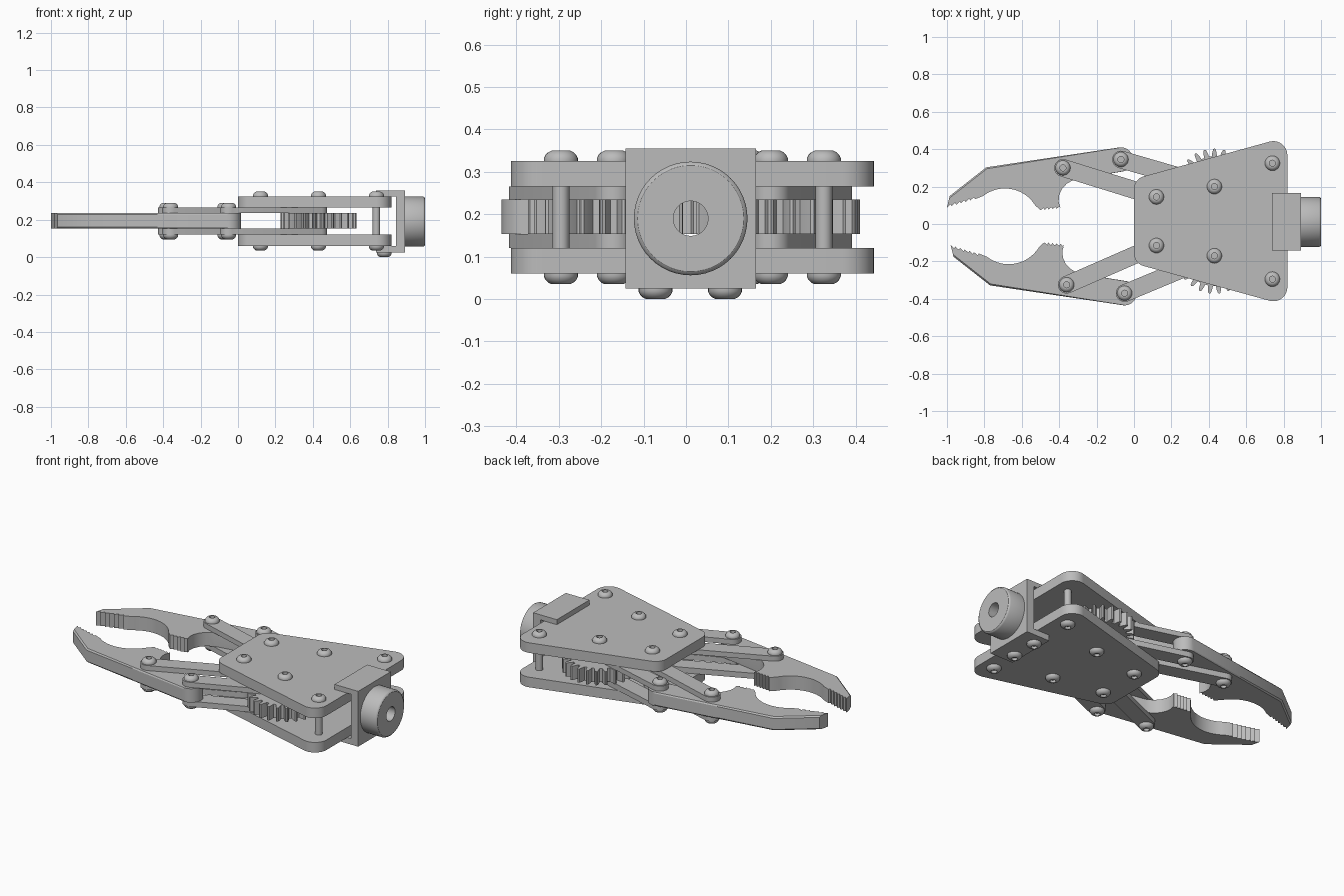
import bpy, bmesh
from math import radians, cos, sin, atan2, degrees, pi
from mathutils import Matrix, Vector

if "Cube" in bpy.data.objects:
    bpy.data.objects.remove(bpy.data.objects["Cube"], do_unlink=True)

grey = bpy.data.materials.new("plain grey")
grey.use_nodes = True
grey.diffuse_color = (0.5, 0.5, 0.5, 1)
grey.node_tree.nodes["Principled BSDF"].inputs["Base Color"].default_value = (0.5, 0.5, 0.5, 1)

MID = 0.015                      # y of the symmetry line
PLATE_LOW, PLATE_HIGH = (0.06, 0.12), (0.265, 0.325)
LINK_LOW, LINK_HIGH = (0.12, 0.153), (0.235, 0.265)
CORE = (0.153, 0.235)
parts = []


def finish(name, bm):
    bmesh.ops.recalc_face_normals(bm, faces=bm.faces)
    mesh = bpy.data.meshes.new(name)
    bm.to_mesh(mesh)
    bm.free()
    mesh.materials.append(grey)
    obj = bpy.data.objects.new(name, mesh)
    bpy.context.collection.objects.link(obj)
    parts.append(obj)
    return obj


def arc(cx, cy, r, a0, a1, n=10):
    angles = [radians(a0 + (a1 - a0) * i / n) for i in range(n + 1)]
    return [(cx + r * cos(a), cy + r * sin(a)) for a in angles]


def prism(name, outline, z, chamfer=0):
    """Extrude a flat outline between two heights."""
    bm = bmesh.new()
    base = bm.faces.new([bm.verts.new((x, y, z[0])) for x, y in outline])
    top = bmesh.ops.extrude_face_region(bm, geom=[base])["geom"]
    bmesh.ops.translate(bm, vec=(0, 0, z[1] - z[0]),
                        verts=[v for v in top if isinstance(v, bmesh.types.BMVert)])
    if chamfer:
        rims = [e for e in bm.edges if e.calc_length() > 0.12
                and abs(e.verts[0].co.z - e.verts[1].co.z) < 1e-4]
        bmesh.ops.bevel(bm, geom=rims, offset=chamfer, segments=1, affect='EDGES')
    return finish(name, bm)


def lathe(name, profile, loc, direction=(0, 0, 1), steps=32):
    """Spin a (radius, height) profile and aim it along a direction."""
    bm = bmesh.new()
    verts = [bm.verts.new((r, 0, h)) for r, h in profile]
    edges = [bm.edges.new(pair) for pair in zip(verts, verts[1:])]
    bmesh.ops.spin(bm, geom=verts + edges, axis=(0, 0, 1), cent=(0, 0, 0),
                   angle=2 * pi, steps=steps)
    bmesh.ops.remove_doubles(bm, verts=bm.verts, dist=1e-5)
    turn = Vector((0, 0, 1)).rotation_difference(Vector(direction)).to_matrix().to_4x4()
    bm.transform(Matrix.Translation(loc) @ turn)
    return finish(name, bm)


def bolt(name, x, y, z, up):
    """Domed screw head with a socket."""
    dome = [(0, 0), (0.04, 0), (0.04, 0.007), (0.036, 0.015), (0.03, 0.021),
            (0.022, 0.025), (0.016, 0.025), (0.016, 0.01), (0, 0.01)]
    lathe(name, dome, (x, y, z), (0, 0, up), 24)


def pin(name, x, y, z, r=0.02):
    lathe(name, [(0, z[0]), (r, z[0]), (r, z[1]), (0, z[1])], (x, y, 0), steps=20)


def bolt_pair(name, x, y, low, high):
    bolt(name + "_top_bolt", x, y, high, 1)
    bolt(name + "_bottom_bolt", x, y, low, -1)


def link(name, a, b, r=0.047):
    """Pair of rounded bars joining two pivots, above and below the jaw."""
    d = degrees(atan2(b[1] - a[1], b[0] - a[0]))
    outline = arc(*a, r, d + 90, d + 270) + arc(*b, r, d - 90, d + 90)
    prism(name + "_lower", outline, LINK_LOW)
    prism(name + "_upper", outline, LINK_HIGH)


def serrate(a, b, teeth, depth):
    """Zigzag from a to b, notched toward +y."""
    a, b = Vector(a), Vector(b)
    points = []
    for i in range(teeth):
        p, q = a.lerp(b, i / teeth), a.lerp(b, (i + 0.75) / teeth)
        points += [(p.x, p.y), (q.x, q.y + depth)]
    return points + [(b.x, b.y)]


def gear_outline(cx, cy, phase, teeth=24):
    step = 360 / teeth
    shape = [(-0.32, 0.162), (-0.24, 0.182), (-0.13, 0.2), (0, 0.204),
             (0.13, 0.2), (0.24, 0.182), (0.32, 0.162)]
    return [(cx + r * cos(radians(phase + (i + t) * step)),
             cy + r * sin(radians(phase + (i + t) * step)))
            for i in range(teeth) for t, r in shape]


# Body plates
body = (arc(0.745, MID + 0.353, 0.075, 0, 105) + arc(0.07, MID + 0.172, 0.07, 105, 180)
        + arc(0.07, MID - 0.172, 0.07, 180, 255) + arc(0.745, MID - 0.353, 0.075, 255, 360))
prism("bottom_plate", body, PLATE_LOW)
prism("top_plate", body, PLATE_HIGH)

# Jaw outline: back edge, pivot end, inner throat and gripping teeth
jaw = [(-0.985, 0.15), (-0.79, 0.303)][::-1]
jaw = jaw + serrate((-1.0, 0.088), (-0.85, 0.133), 6, 0.012)
jaw += arc(-0.69, 0.0, 0.19, 128, 32, 16)
jaw += serrate((-0.5, 0.073), (-0.393, 0.083), 5, 0.012)
jaw += [(-0.403, 0.12), (-0.4, 0.155), (-0.385, 0.188), (-0.36, 0.215), (-0.32, 0.238)]
jaw += arc(-0.07, 0.345, 0.065, -80, 98, 16)

# Left and right arms: the right one is mirrored and opened slightly further
for side, sign, place in (("left", 1, lambda x, y: (x, y)),
                          ("right", -1, lambda x, y: (x + 0.02, -0.025 - y))):
    prism(side + "_jaw", [place(*p) for p in jaw], CORE, 0.008)
    rear, front = place(-0.07, 0.345), place(-0.38, 0.30)
    hub, anchor = (0.43, MID + sign * 0.185), (0.12, MID + sign * 0.13)
    corner = (0.74, MID + sign * 0.31)
    link(side + "_drive_link", rear, hub)
    link(side + "_guide_link", front, anchor)
    prism(side + "_gear", gear_outline(*hub, -90 if sign > 0 else 97.5), CORE)
    for name, p in (("rear_pivot", rear), ("front_pivot", front)):
        bolt_pair(side + "_" + name, *p, LINK_LOW[0], LINK_HIGH[1])
    for name, p in (("gear", hub), ("anchor", anchor), ("corner", corner)):
        bolt_pair(side + "_" + name, *p, PLATE_LOW[0], PLATE_HIGH[1])
    pin(side + "_spacer", *corner, (PLATE_LOW[1], PLATE_HIGH[0]))
    bolt(side + "_bracket_bolt", 0.782, MID - 0.005 + sign * 0.082, 0.025, -1)

# Mounting bracket: a C profile wrapped over the plate ends
c_shape = [(0.737, 0.025), (0.893, 0.025), (0.893, 0.355), (0.737, 0.355),
           (0.737, 0.325), (0.845, 0.325), (0.845, 0.06), (0.737, 0.06)]
bm = bmesh.new()
face = bm.faces.new([bm.verts.new((x, -0.143, z)) for x, z in c_shape])
moved = bmesh.ops.extrude_face_region(bm, geom=[face])["geom"]
bmesh.ops.translate(bm, vec=(0, 0.308, 0),
                    verts=[v for v in moved if isinstance(v, bmesh.types.BMVert)])
bracket = finish("mounting_bracket", bm)

# Round hub with a through bore
CENTRE = (0.893, 0.011, 0.19)
lathe("mounting_hub", [(0.041, 0), (0.134, 0), (0.134, 0.097), (0.131, 0.103), (0.125, 0.107),
                       (0.041, 0.107), (0.041, 0)], CENTRE, (1, 0, 0), 48)
cutter = lathe("bore_cutter", [(0, -0.1), (0.041, -0.1), (0.041, 0.1), (0, 0.1)],
               CENTRE, (1, 0, 0), 48)
cutter.hide_render = True
cut = bracket.modifiers.new("bore", 'BOOLEAN')
cut.operation, cut.object, cut.solver = 'DIFFERENCE', cutter, 'EXACT'

# Smooth the round surfaces, keep hard edges
bpy.ops.object.select_all(action='DESELECT')
for obj in parts:
    obj.select_set(True)
bpy.context.view_layer.objects.active = bracket
bpy.ops.object.shade_smooth_by_angle(angle=radians(30))
cutter.hide_viewport = True
